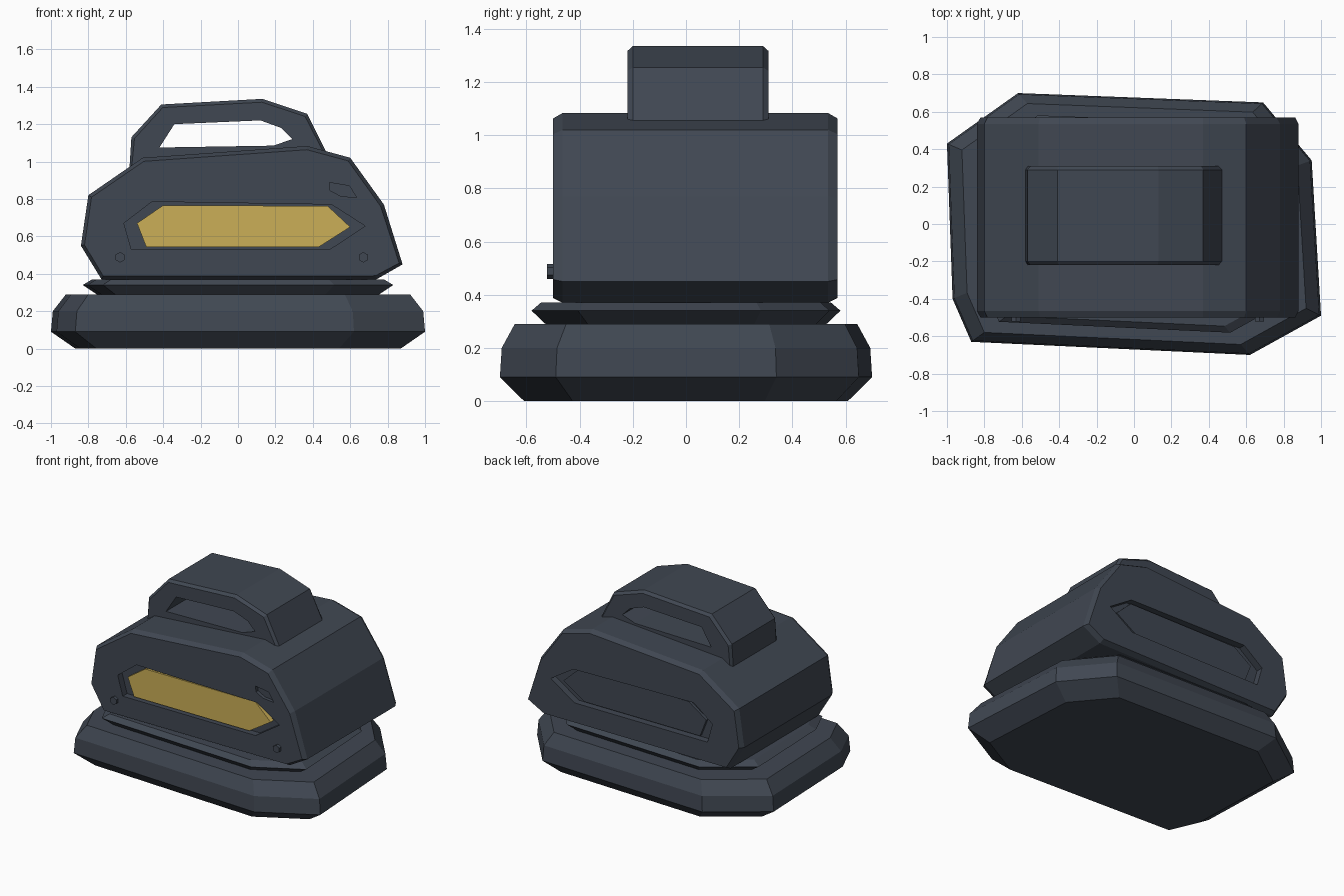
import bpy, bmesh, math

if "Cube" in bpy.data.objects:
    bpy.data.objects.remove(bpy.data.objects["Cube"], do_unlink=True)


def make_material(name, rgb):
    mat = bpy.data.materials.new(name)
    mat.use_nodes = True
    mat.diffuse_color = (*rgb, 1)
    bsdf = next(n for n in mat.node_tree.nodes if n.type == 'BSDF_PRINCIPLED')
    bsdf.inputs["Base Color"].default_value = (*rgb, 1)
    return mat


slate = make_material("dark slate", (0.051, 0.063, 0.084))
gold = make_material("gold", (0.60, 0.43, 0.095))


def finish(name, bm, mat):
    bmesh.ops.recalc_face_normals(bm, faces=bm.faces)
    mesh = bpy.data.meshes.new(name)
    bm.to_mesh(mesh)
    bm.free()
    mesh.materials.append(mat)
    obj = bpy.data.objects.new(name, mesh)
    bpy.context.collection.objects.link(obj)
    return obj


def prism(name, profile, y0, y1, mat, inset=0, bevel=0):
    """Extrude an x-z profile along y, with optional chamfered end caps."""
    bm = bmesh.new()
    rings = [[bm.verts.new((x, y, z)) for x, z in profile]
             for y in (y0 + bevel, y1 - bevel)]
    caps = [bm.faces.new(r) for r in rings]
    for i in range(len(profile)):
        j = (i + 1) % len(profile)
        bm.faces.new((rings[0][i], rings[0][j], rings[1][j], rings[1][i]))
    bmesh.ops.recalc_face_normals(bm, faces=bm.faces)
    if bevel:
        bmesh.ops.inset_individual(bm, faces=caps, thickness=inset, depth=bevel)
    return finish(name, bm, mat)


def slab(name, outline, levels, mat):
    """Stack scaled copies of an x-y outline at (z, scale) levels."""
    bm = bmesh.new()
    rings = [[bm.verts.new((x * s, y * s, z)) for x, y in outline]
             for z, s in levels]
    bm.faces.new(rings[0])
    bm.faces.new(rings[-1])
    n = len(outline)
    for a, b in zip(rings, rings[1:]):
        for i in range(n):
            j = (i + 1) % n
            bm.faces.new((a[i], a[j], b[j], b[i]))
    return finish(name, bm, mat)


def cut(obj, cutter):
    """Subtract the cutter from the object, then discard it."""
    cutter.hide_render = True
    mod = obj.modifiers.new("cut", 'BOOLEAN')
    mod.operation = 'DIFFERENCE'
    mod.solver = 'EXACT'
    mod.object = cutter
    graph = bpy.context.evaluated_depsgraph_get()
    graph.update()
    mesh = bpy.data.meshes.new_from_object(obj.evaluated_get(graph))
    obj.modifiers.clear()
    obj.data = mesh
    bpy.data.objects.remove(cutter, do_unlink=True)


# Irregular eight-sided base and the narrower neck above it
outline = [(-1, .43), (-.62, .70), (.69, .65), (.95, .34),
           (1, -.49), (.62, -.70), (-.87, -.63), (-.97, -.40)]
slab("base", outline, [(0, .87), (.09, 1), (.20, .99), (.29, .92)], slate)
slab("neck", outline, [(.28, .745), (.29, .755), (.34, .83), (.37, .78)], slate)

# Main body with chamfered front and back
body = prism("body", [(-.84, .55), (-.80, .82), (-.51, 1.02), (.37, 1.083),
                      (.60, 1.02), (.78, .77), (.88, .45), (.74, .37),
                      (-.73, .37)], -.50, .57, slate, .02, .035)

# Long recesses on both faces, each holding a plate
recess = [(-.61, .67), (-.46, .785), (.50, .77), (.68, .655), (.49, .53), (-.57, .53)]
panel = [(-.54, .67), (-.40, .766), (.48, .762), (.60, .65), (.43, .542), (-.49, .542)]
cut(body, prism("front_recess_cutter", recess, -.60, -.45, slate))
cut(body, prism("back_recess_cutter", recess, .52, .67, slate))
prism("front_panel", panel, -.485, -.44, gold)
prism("back_panel", panel, .51, .54, slate)

# Small five-sided notch near the upper front corner
notch = [(.49, .887), (.595, .87), (.635, .807), (.55, .815), (.493, .845)]
cut(body, prism("notch_cutter", notch, -.60, -.475, slate))

# Hexagonal bolts
for side, x in (("right", -.63), ("left", .67)):
    hexagon = [(x + .028 * math.sin(i * math.pi / 3),
                .488 + .028 * math.cos(i * math.pi / 3)) for i in range(6)]
    prism(side + "_bolt", hexagon, -.522, -.49, slate)

# Wide handle with a grip opening
handle = prism("handle", [(-.58, .97), (-.57, 1.13), (-.41, 1.305), (.13, 1.335),
                          (.37, 1.255), (.47, 1.055), (.40, 1.0)],
               -.22, .31, slate, .018, .02)
grip = [(-.42, 1.075), (-.34, 1.20), (.12, 1.22), (.23, 1.18), (.29, 1.12), (.19, 1.085)]
cut(handle, prism("grip_cutter", grip, -.5, .6, slate))
